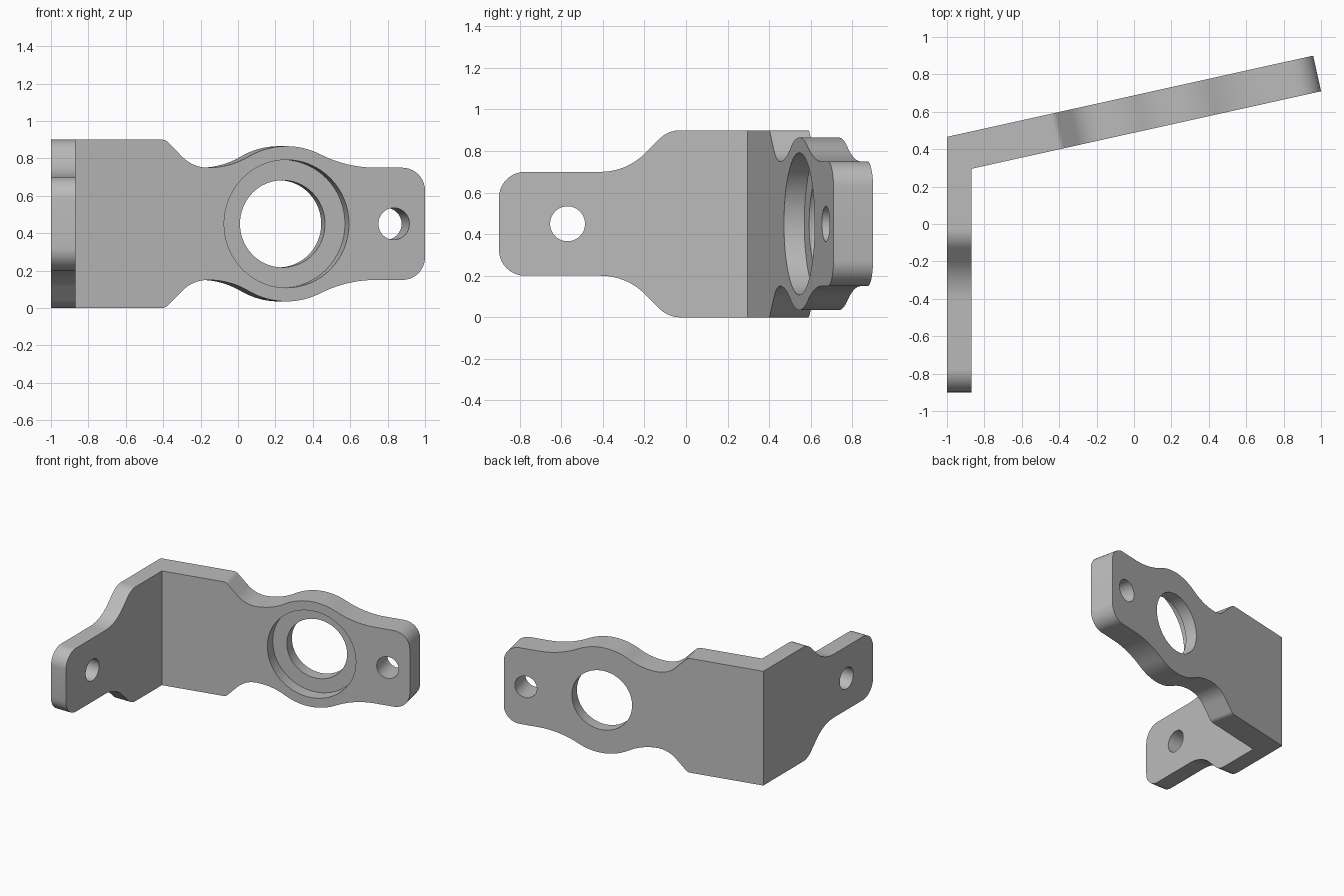
import bpy, bmesh, math
from mathutils import Vector, Matrix

if "Cube" in bpy.data.objects:
    bpy.data.objects.remove(bpy.data.objects["Cube"])

MID = 0.45                                   # centre height of the bracket
INNER = Vector((-0.87, 0.295, 0))            # inside of the bend
OUTER = Vector((-1.0, 0.466, 0))             # outside of the bend
TILT = math.radians(12.5)
BACK_DIR = Vector((math.cos(TILT), math.sin(TILT), 0))
BACK_NORMAL = Vector((-math.sin(TILT), math.cos(TILT), 0))
SIDE_DIR, SIDE_NORMAL = Vector((0, -1, 0)), Vector((-1, 0, 0))
BACK_THICK, SIDE_THICK = 0.195, 0.13

steel = bpy.data.materials.new("steel grey")
steel.use_nodes = True
steel.diffuse_color = (0.5, 0.5, 0.5, 1)
steel.node_tree.nodes["Principled BSDF"].inputs["Base Color"].default_value = (0.5, 0.5, 0.5, 1)


def rounded(corners, steps=10):
    """Fillet each (distance, half height, radius) corner of an open path."""
    pts = [Vector(c[:2]) for c in corners]
    out = [pts[0]]
    for i in range(1, len(pts) - 1):
        p, r = pts[i], corners[i][2]
        a, b = (pts[i - 1] - p).normalized(), (pts[i + 1] - p).normalized()
        half = a.angle(b) / 2
        centre = p + (a + b).normalized() * (r / math.sin(half))
        start = p + a * (r / math.tan(half)) - centre
        end = p + b * (r / math.tan(half)) - centre
        sweep = math.atan2(start.x * end.y - start.y * end.x, start.dot(end))
        for k in range(steps + 1):
            q = centre + Matrix.Rotation(sweep * k / steps, 2) @ start
            if (q - out[-1]).length > 1e-3:
                out.append(q)
    return out


def add_plate(bm, corners, direction, offset):
    """Extrude a mirrored outline, leaving it open where the plates meet."""
    top = rounded(corners + [(corners[-1][0], 0, 0)])
    path = top + [Vector((p.x, -p.y)) for p in reversed(top)]
    path.insert(len(top), Vector((corners[-1][0], 0)))
    near, far = [], []
    for i, p in enumerate(path):
        rise = Vector((0, 0, MID + p.y))
        at_bend = i in (0, len(path) - 1)
        near.append(bm.verts.new(INNER + direction * p.x + rise))
        far.append(bm.verts.new(OUTER + rise if at_bend else INNER + direction * p.x + offset + rise))
    bm.faces.new(near)
    bm.faces.new(far[::-1])
    for i in range(len(path) - 1):
        bm.faces.new((near[i], far[i], far[i + 1], near[i + 1]))


# Two plates welded at the bend
bm = bmesh.new()
add_plate(bm, [(0, 0.45, 0), (0.494, 0.45, 0.05), (0.644, 0.3, 0.2), (0.847, 0.3, 0.448),
               (1.046, 0.415, 0.415), (1.254, 0.415, 0.415), (1.486, 0.3, 0.687),
               (1.9155, 0.3, 0.123)], BACK_DIR, BACK_NORMAL * BACK_THICK)
add_plate(bm, [(0, 0.45, 0), (0.381, 0.45, 0.14), (0.581, 0.25, 0.3), (1.195, 0.25, 0.125)],
          SIDE_DIR, SIDE_NORMAL * SIDE_THICK)
bmesh.ops.remove_doubles(bm, verts=bm.verts, dist=1e-4)
bmesh.ops.recalc_face_normals(bm, faces=bm.faces)
mesh = bpy.data.meshes.new("angle_bracket")
bm.to_mesh(mesh)
bm.free()
bracket = bpy.data.objects.new("angle_bracket", mesh)
bpy.context.collection.objects.link(bracket)
mesh.materials.append(steel)


def cut_hole(name, direction, normal, along, radius, depth):
    """Bore a round hole into the inner face of a plate."""
    cutter_mesh = bpy.data.meshes.new(name)
    bm = bmesh.new()
    length = depth + 0.1
    bmesh.ops.create_cone(bm, cap_ends=True, segments=64, radius1=radius, radius2=radius, depth=length)
    bm.to_mesh(cutter_mesh)
    bm.free()
    cutter_mesh.materials.append(steel)
    cutter = bpy.data.objects.new(name, cutter_mesh)
    bpy.context.collection.objects.link(cutter)
    cutter.hide_render = True
    centre = INNER + direction * along + normal * (depth - length / 2) + Vector((0, 0, MID))
    cutter.matrix_world = Matrix.Translation(centre) @ normal.to_track_quat('Z', 'Y').to_matrix().to_4x4()
    mod = bracket.modifiers.new(name, 'BOOLEAN')
    mod.operation, mod.solver, mod.object = 'DIFFERENCE', 'EXACT', cutter
    bpy.context.view_layer.objects.active = bracket
    bpy.ops.object.modifier_apply(modifier=name)
    bpy.data.objects.remove(cutter)


# Stepped main bore and the two bolt holes
cut_hole("bearing_recess", BACK_DIR, BACK_NORMAL, 1.157, 0.342, 0.1)
cut_hole("main_bore", BACK_DIR, BACK_NORMAL, 1.157, 0.233, 0.3)
cut_hole("back_bolt_hole", BACK_DIR, BACK_NORMAL, 1.745, 0.085, 0.3)
cut_hole("side_bolt_hole", SIDE_DIR, SIDE_NORMAL, 0.865, 0.084, 0.3)

bpy.ops.object.select_all(action='DESELECT')
bracket.select_set(True)
bpy.context.view_layer.objects.active = bracket
bpy.ops.object.shade_smooth_by_angle(angle=math.radians(30))
